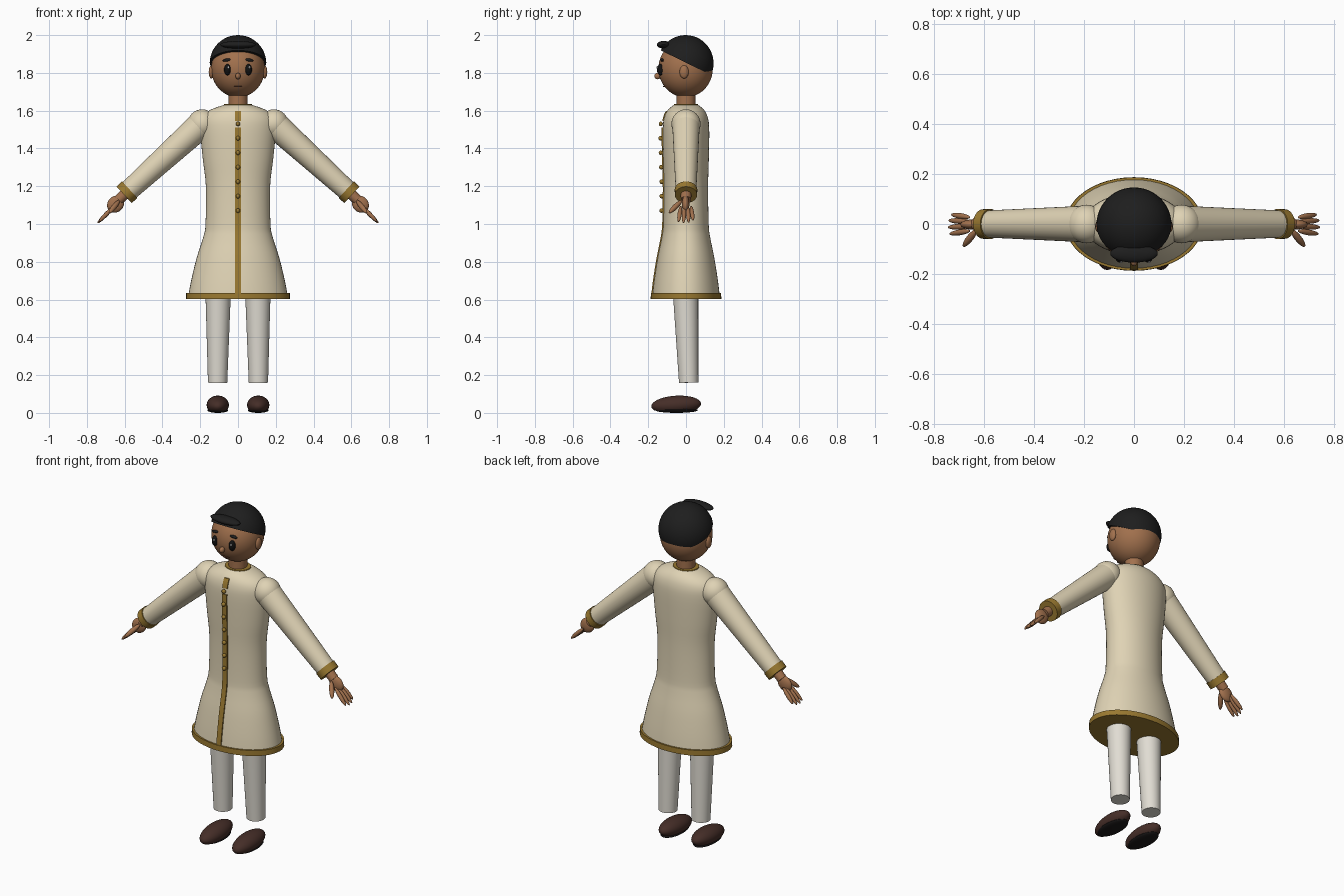
import bpy, bmesh, math
from mathutils import Vector, Matrix

if "Cube" in bpy.data.objects:
    bpy.data.objects.remove(bpy.data.objects["Cube"])


def material(name, rgb):
    m = bpy.data.materials.new(name)
    m.diffuse_color = (*rgb, 1)
    m.use_nodes = True
    m.node_tree.nodes["Principled BSDF"].inputs["Base Color"].default_value = m.diffuse_color
    return m


CREAM = material("cream cloth", (0.74, 0.65, 0.46))
WHITE = material("white cloth", (0.75, 0.72, 0.65))
GOLD = material("gold trim", (0.32, 0.19, 0.03))
SKIN = material("brown skin", (0.36, 0.165, 0.075))
HAIR = material("black hair", (0.013, 0.013, 0.013))
SHOE = material("dark brown leather", (0.06, 0.027, 0.021))
SOLE = material("black sole", (0.012, 0.01, 0.01))
EYE = material("eye black", (0.006, 0.006, 0.006))
GLINT = material("eye white", (0.85, 0.85, 0.85))
LIP = material("lip brown", (0.15, 0.055, 0.03))


def finish(name, bm, mat, angle=40):
    bmesh.ops.recalc_face_normals(bm, faces=bm.faces)
    me = bpy.data.meshes.new(name)
    bm.to_mesh(me)
    bm.free()
    me.materials.append(mat)
    ob = bpy.data.objects.new(name, me)
    bpy.context.collection.objects.link(ob)
    bpy.ops.object.select_all(action='DESELECT')
    ob.select_set(True)
    bpy.context.view_layer.objects.active = ob
    bpy.ops.object.shade_smooth_by_angle(angle=math.radians(angle))
    return ob


def ball(name, loc, radii, mat, rot=None, seg=32, cut=None):
    """Ellipsoid; cut = (point, normal) removes the side behind the plane."""
    bm = bmesh.new()
    bmesh.ops.create_uvsphere(bm, u_segments=seg, v_segments=seg // 2, radius=1)
    m = Matrix.Translation(loc) @ (rot or Matrix()) @ Matrix.Diagonal((*radii, 1))
    bm.transform(m)
    if cut:
        geom = bm.verts[:] + bm.edges[:] + bm.faces[:]
        res = bmesh.ops.bisect_plane(bm, geom=geom, plane_co=cut[0],
                                     plane_no=cut[1], clear_inner=True)
        edges = [e for e in res["geom_cut"] if isinstance(e, bmesh.types.BMEdge)]
        bmesh.ops.contextual_create(bm, geom=edges)
    return finish(name, bm, mat)


def limb(name, a, b, r1, r2, mat, seg=32):
    """Tapered cylinder from a to b."""
    a, b = Vector(a), Vector(b)
    bm = bmesh.new()
    bmesh.ops.create_cone(bm, cap_ends=True, segments=seg, radius1=r1,
                          radius2=r2, depth=(b - a).length)
    rot = (b - a).to_track_quat('Z', 'Y').to_matrix().to_4x4()
    bm.transform(Matrix.Translation((a + b) / 2) @ rot)
    return finish(name, bm, mat)


def finger(name, a, b, r):
    """Slim ellipsoid from a to b."""
    a, b = Vector(a), Vector(b)
    rot = (b - a).to_track_quat('Z', 'Y').to_matrix().to_4x4()
    ball(name, (a + b) / 2, (r, r, (b - a).length / 2), SKIN, rot, 16)


def loft(name, rings, mat, seg=48):
    """Stack of ellipses (z, rx, ry), capped at both ends."""
    bm = bmesh.new()
    loops = []
    for z, rx, ry in rings:
        loops.append([bm.verts.new((rx * math.cos(t), ry * math.sin(t), z))
                      for t in (2 * math.pi * i / seg for i in range(seg))])
    for lo, hi in zip(loops, loops[1:]):
        for i in range(seg):
            j = (i + 1) % seg
            bm.faces.new((lo[i], lo[j], hi[j], hi[i]))
    bm.faces.new(loops[0][::-1])
    bm.faces.new(loops[-1])
    return finish(name, bm, mat, 50)


def smooth_profile(pts, n=4):
    """Catmull-Rom resampling of profile points."""
    pts = [Vector(p) for p in pts]
    ext = [pts[0]] + pts + [pts[-1]]
    out = []
    for p0, p1, p2, p3 in zip(ext, ext[1:], ext[2:], ext[3:]):
        for k in range(n):
            t = k / n
            out.append(0.5 * (2 * p1 + (p2 - p0) * t + (2 * p0 - 5 * p1 + 4 * p2 - p3) * t * t
                              + (3 * p1 - p0 - 3 * p2 + p3) * t ** 3))
    return out + [pts[-1]]


# Long tunic with flared skirt
tunic = smooth_profile([(0.605, 0.266, 0.18), (0.70, 0.248, 0.169), (0.82, 0.219, 0.15),
                        (0.93, 0.184, 0.128), (1.0, 0.172, 0.12), (1.2, 0.17, 0.117),
                        (1.35, 0.187, 0.121), (1.5, 0.2, 0.123), (1.565, 0.19, 0.115),
                        (1.605, 0.145, 0.095), (1.63, 0.075, 0.065)])
loft("tunic", tunic, CREAM)
loft("hem_band", [(0.603, 0.275, 0.187), (0.635, 0.274, 0.186)], GOLD)
loft("collar", [(1.618, 0.078, 0.068), (1.634, 0.073, 0.063)], GOLD)


def front_y(z):
    """Front surface of the tunic at height z."""
    for a, b in zip(tunic, tunic[1:]):
        if a.x <= z <= b.x:
            return -(a.z + (b.z - a.z) * (z - a.x) / (b.x - a.x))
    return -tunic[-1].z


def strip(name, z0, z1, w=0.015, steps=30):
    """Trim ribbon lying on the tunic front."""
    bm = bmesh.new()
    rows = []
    for i in range(steps + 1):
        z = z0 + (z1 - z0) * i / steps
        y = front_y(z)
        rows.append([bm.verts.new((x, y + d, z)) for x, d in
                     ((-w, 0.006), (-w, -0.006), (w, -0.006), (w, 0.006))])
    for a, b in zip(rows, rows[1:]):
        for i in range(4):
            bm.faces.new((a[i], a[(i + 1) % 4], b[(i + 1) % 4], b[i]))
    bm.faces.new(rows[0])
    bm.faces.new(rows[-1])
    finish(name, bm, GOLD)


strip("front_trim", 0.63, 1.51)
strip("collar_trim", 1.545, 1.597, 0.016, 6)
for i in range(7):
    z = 1.53 - 0.0765 * i
    ball("button", (0, front_y(z) - 0.012, z), (0.012, 0.011, 0.012), GOLD, seg=16)

# Head, neck and hair
limb("neck", (0, 0, 1.6), (0, 0, 1.72), 0.05, 0.05, SKIN)
ball("head", (0, -0.002, 1.823), (0.142, 0.144, 0.152), SKIN, seg=48)
ball("hair_cap", (0, -0.002, 1.85), (0.15, 0.148, 0.15), HAIR, seg=48,
     cut=((0, -0.135, 1.92), (0, 0.135, 0.275)))
ball("hair_tuft", (0, -0.118, 1.949), (0.095, 0.036, 0.02), HAIR)
ball("nose", (0, -0.15, 1.783), (0.014, 0.018, 0.017), SKIN, seg=16)
ball("mouth", (0, -0.114, 1.728), (0.024, 0.008, 0.004), LIP, seg=16)

for s in (-1, 1):
    # Face details
    ball("ear", (s * 0.141, -0.01, 1.805), (0.014, 0.024, 0.035), SKIN, seg=24)
    ball("eye", (s * 0.056, -0.134, 1.817), (0.018, 0.02, 0.03), EYE, seg=24)
    ball("eye_glint", (s * 0.056 + 0.005, -0.152, 1.829), (0.005, 0.004, 0.007), GLINT, seg=12)
    ball("eyebrow", (s * 0.058, -0.126, 1.868), (0.026, 0.01, 0.008), HAIR,
         Matrix.Rotation(s * 0.12, 4, 'Y'), 16)

    # Sleeve and cuff
    d = Vector((s * 0.735, 0, -0.678))
    shoulder = Vector((s * 0.19, 0, 1.53))
    cuff = Vector((s * 0.588, 0, 1.168))
    ball("shoulder", shoulder, (0.077, 0.077, 0.077), CREAM)
    limb("sleeve", shoulder, cuff, 0.073, 0.054, CREAM)
    limb("cuff", cuff - d * 0.02, cuff + d * 0.02, 0.06, 0.059, GOLD)

    # Hand
    limb("wrist", cuff, cuff + d * 0.06, 0.029, 0.027, SKIN, 24)
    tilt = Vector((s * 0.70, 0, -0.71)).to_track_quat('Z', 'Y').to_matrix().to_4x4()
    ball("palm", (s * 0.648, -0.002, 1.105), (0.02, 0.042, 0.048), SKIN, tilt, 24)
    for y, reach in ((-0.034, 0.93), (-0.011, 1.0), (0.012, 0.97), (0.033, 0.85)):
        a = Vector((s * 0.655, y * 0.8, 1.095))
        finger("finger", a, a + Vector((s * 0.088, y * 0.4, -0.09)) * reach, 0.0115)
    finger("thumb", (s * 0.628, -0.022, 1.125), (s * 0.682, -0.09, 1.058), 0.014)

    # Trouser leg and shoe
    limb("trouser_leg", (s * 0.108, 0.014, 0.16), (s * 0.105, -0.003, 0.66), 0.051, 0.068, WHITE)
    ball("shoe", (s * 0.107, -0.052, 0.042), (0.059, 0.132, 0.049), SHOE,
         Matrix.Rotation(0.06, 4, 'X'), cut=((0, 0, 0.012), (0, 0, 1)))
    ball("shoe_sole", (s * 0.107, -0.05, 0.014), (0.055, 0.112, 0.014), SOLE)
